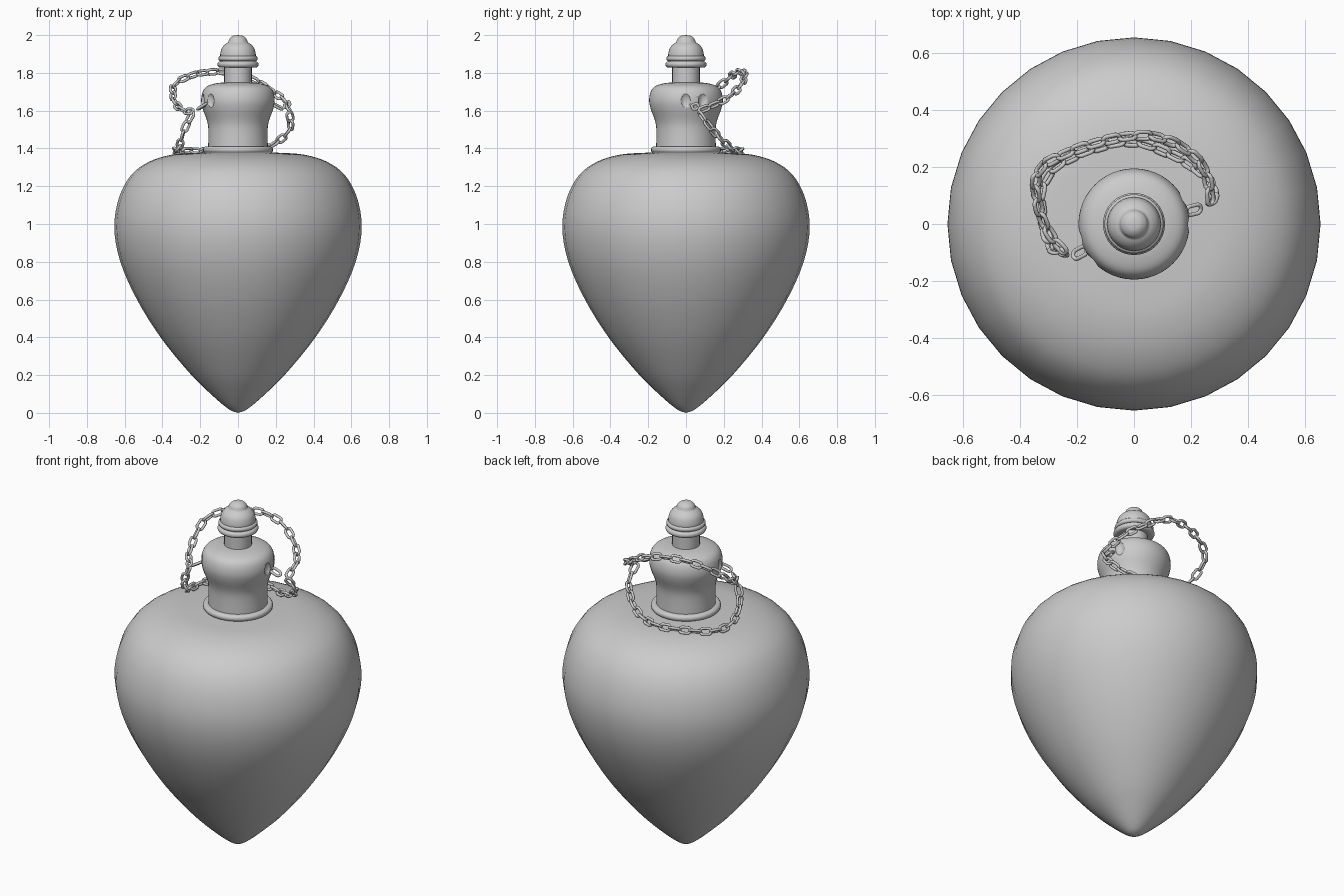
import bpy, bmesh, math
from mathutils import Vector, Matrix

if "Cube" in bpy.data.objects:
    bpy.data.objects.remove(bpy.data.objects["Cube"])


def finish(name, bm, angle=40):
    bmesh.ops.recalc_face_normals(bm, faces=bm.faces)
    me = bpy.data.meshes.new(name)
    bm.to_mesh(me)
    bm.free()
    ob = bpy.data.objects.new(name, me)
    bpy.context.collection.objects.link(ob)
    bpy.ops.object.select_all(action='DESELECT')
    bpy.context.view_layer.objects.active = ob
    ob.select_set(True)
    bpy.ops.object.shade_smooth_by_angle(angle=math.radians(angle))
    return ob


def spline(pts, steps=8):
    """Catmull-Rom curve through the given points."""
    p = [Vector(q) for q in pts]
    p = [2 * p[0] - p[1]] + p + [2 * p[-1] - p[-2]]
    out = []
    for i in range(1, len(p) - 2):
        a, b, c, d = p[i - 1:i + 3]
        for k in range(steps):
            t = k / steps
            out.append(0.5 * (2 * b + (c - a) * t + (2 * a - 5 * b + 4 * c - d) * t * t
                              + (3 * b - a - 3 * c + d) * t ** 3))
    return out + [p[-2]]


def lathe(name, profile, seg=32, angle=40):
    """Closed turned solid from (radius, z) points, bottom to top."""
    bm = bmesh.new()
    rings = []
    for r, z in profile:
        if r < 1e-4:
            rings.append([bm.verts.new((0, 0, z))])
        else:
            rings.append([bm.verts.new((r * math.cos(2 * math.pi * i / seg),
                                        r * math.sin(2 * math.pi * i / seg), z)) for i in range(seg)])
    for a, b in zip(rings, rings[1:]):
        for i in range(seg):
            j = (i + 1) % seg
            if len(a) == 1:
                bm.faces.new((a[0], b[j], b[i]))
            elif len(b) == 1:
                bm.faces.new((a[i], a[j], b[0]))
            else:
                bm.faces.new((a[i], a[j], b[j], b[i]))
    for ring in (rings[0], rings[-1]):
        if len(ring) > 1:
            bm.faces.new(ring)
    return finish(name, bm, angle)


def curved(pts, steps=4):
    return [(max(v.x, 0), v.y) for v in spline([(r, z, 0) for r, z in pts], steps)]


def half_round(r, z, s):
    """Profile of a rounded bead of radius s."""
    return [(r + s * math.cos(a), z + s * math.sin(a))
            for a in [math.pi * (k / 8 - 0.5) for k in range(9)]]


# Heart-shaped body
lathe("bottle_body", curved([(0, 0.0), (0.05, 0.02), (0.15, 0.105), (0.26, 0.215), (0.41, 0.4),
                             (0.535, 0.6), (0.623, 0.8), (0.655, 0.98), (0.63, 1.14),
                             (0.565, 1.26), (0.47, 1.33), (0.35, 1.367), (0.22, 1.377), (0.12, 1.38)]),
      angle=60)

# Collar and bulging neck
lathe("collar_ring", half_round(0.168, 1.393, 0.018))
neck = lathe("bottle_neck", [(0.158, 1.38)] + curved(
    [(0.158, 1.40), (0.157, 1.5), (0.165, 1.55), (0.187, 1.61), (0.195, 1.655), (0.187, 1.70),
     (0.165, 1.728), (0.12, 1.744), (0.07, 1.75)]), 48)

# Stopper, beads and domed finial
lathe("stopper_stem", [(0.073, 1.74), (0.073, 1.84)])
lathe("stopper_lower_bead", half_round(0.092, 1.845, 0.017))
lathe("stopper_upper_bead", half_round(0.09, 1.876, 0.014))
lathe("stopper_dome", curved([(0.093, 1.875), (0.094, 1.90), (0.086, 1.93), (0.07, 1.95), (0.052, 1.962)])
      + curved([(0.05, 1.968), (0.043, 1.983), (0.025, 1.996), (0, 2.0)]))

# Pierced holes beside each chain anchor
anchors = [math.atan2(-0.09, -0.17), math.atan2(0.045, 0.19)]
bm = bmesh.new()
for ang in anchors:
    for side in (-1, 1):
        a = ang + side * 0.24
        m = (Matrix.Rotation(a, 4, 'Z') @ Matrix.Translation((0.203, 0, 1.652))
             @ Matrix.Diagonal((0.024, 0.028, 0.045, 1)))
        bmesh.ops.create_uvsphere(bm, u_segments=16, v_segments=10, radius=1, matrix=m)
cutter = finish("hole_cutter", bm)
cutter.hide_render = True
cutter.hide_set(True)
mod = neck.modifiers.new("holes", 'BOOLEAN')
mod.operation = 'DIFFERENCE'
mod.object = cutter


def add_link(bm, mat, length=0.074, width=0.048, tube=0.0075, n=20, k=8):
    """One oval link, long axis along local x, flat in local xy."""
    rw = width / 2 - tube
    straight = length / 2 - tube - rw
    rings = []
    for i in range(n):
        t = 2 * math.pi * (i + 0.5) / n
        c, s = math.cos(t), math.sin(t)
        centre = Vector((rw * c + math.copysign(straight, c), rw * s, 0))
        out = Vector((c, s, 0))
        rings.append([bm.verts.new(mat @ (centre + tube * (
            out * math.cos(2 * math.pi * j / k) + Vector((0, 0, math.sin(2 * math.pi * j / k))))))
            for j in range(k)])
    for i in range(n):
        a, b = rings[i], rings[(i + 1) % n]
        for j in range(k):
            bm.faces.new((a[j], b[j], b[(j + 1) % k], a[(j + 1) % k]))


def link_matrix(pos, tangent, roll):
    x = tangent.normalized()
    y = Vector((0, 0, 1)).cross(x).normalized()
    z = x.cross(y)
    rot = Matrix((x, y, z)).transposed().to_4x4()
    return Matrix.Translation(pos) @ rot @ Matrix.Rotation(roll, 4, 'X')


def chain(name, pts, pitch=0.057):
    path = spline(pts, 12)
    dist = [0]
    for a, b in zip(path, path[1:]):
        dist.append(dist[-1] + (b - a).length)
    count = round(dist[-1] / pitch)

    def at(d):
        for i in range(len(path) - 1):
            if d <= dist[i + 1]:
                return path[i].lerp(path[i + 1], (d - dist[i]) / (dist[i + 1] - dist[i]))
        return path[-1]
    bm = bmesh.new()
    step = dist[-1] / count
    for i in range(count):
        a, b = at(i * step), at((i + 1) * step)
        add_link(bm, link_matrix((a + b) / 2, b - a, math.radians(40 if i % 2 else -50)))
    finish(name, bm, 60)


# Upper chain, swinging up behind the stopper
chain("upper_chain", [(-0.24, -0.10, 1.595), (-0.30, -0.03, 1.605), (-0.34, 0.08, 1.66), (-0.335, 0.19, 1.74),
                      (-0.22, 0.255, 1.795), (-0.07, 0.30, 1.805), (0.06, 0.31, 1.775), (0.17, 0.27, 1.71),
                      (0.25, 0.19, 1.65), (0.27, 0.07, 1.60)])
# Lower chain, resting on the shoulder
chain("lower_chain", [(-0.24, -0.10, 1.59), (-0.285, -0.09, 1.50), (-0.31, -0.03, 1.41), (-0.33, 0.10, 1.388),
                      (-0.28, 0.20, 1.388), (-0.13, 0.27, 1.388), (0.0, 0.29, 1.388), (0.12, 0.25, 1.395),
                      (0.21, 0.20, 1.435), (0.28, 0.13, 1.51), (0.27, 0.07, 1.59)])

# Anchor links through the neck holes
bm = bmesh.new()
for ang in anchors:
    d = Vector((math.cos(ang), math.sin(ang), 0))
    add_link(bm, link_matrix(d * 0.215 + Vector((0, 0, 1.622)), d - Vector((0, 0, 0.5)), 0.4))
finish("anchor_links", bm, 60)
